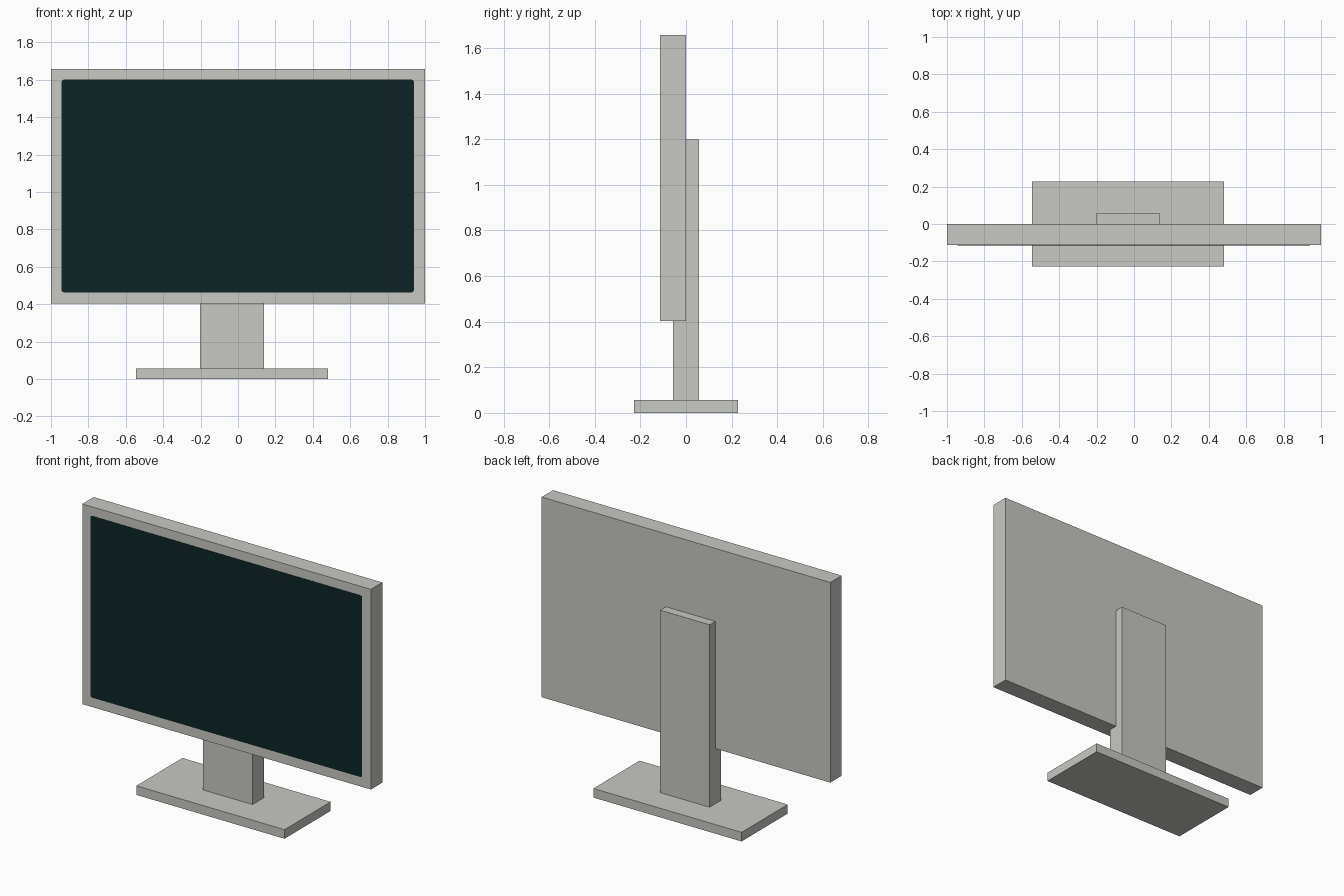
import bpy, bmesh, math

if "Cube" in bpy.data.objects:
    bpy.data.objects.remove(bpy.data.objects["Cube"])


def material(name, color):
    m = bpy.data.materials.new(name)
    m.diffuse_color = (*color, 1.0)
    m.use_nodes = True
    m.node_tree.nodes["Principled BSDF"].inputs["Base Color"].default_value = m.diffuse_color
    return m


grey = material("warm_grey_plastic", (0.578, 0.578, 0.546))
dark = material("dark_teal_screen", (0.004, 0.017, 0.018))


def finish(name, bm, mat):
    mesh = bpy.data.meshes.new(name)
    bmesh.ops.recalc_face_normals(bm, faces=bm.faces)
    bm.to_mesh(mesh)
    bm.free()
    mesh.materials.append(mat)
    obj = bpy.data.objects.new(name, mesh)
    bpy.context.collection.objects.link(obj)
    return obj


def box(name, x, y, z, mat):
    """Box from (min, max) ranges on each axis."""
    bm = bmesh.new()
    bmesh.ops.create_cube(bm, size=1.0)
    for v in bm.verts:
        v.co = [r[0] if c < 0 else r[1] for c, r in zip(v.co, (x, y, z))]
    return finish(name, bm, mat)


def rounded_plate(name, x, y, z, radius, mat, steps=4):
    """Thin upright plate with rounded corners in the xz plane."""
    bm = bmesh.new()
    corners = [(x[1], z[1], 0), (x[0], z[1], 90), (x[0], z[0], 180), (x[1], z[0], 270)]
    verts = []
    for cx, cz, start in corners:
        px = cx - math.copysign(radius, cx - sum(x) / 2)
        pz = cz - math.copysign(radius, cz - sum(z) / 2)
        for i in range(steps + 1):
            a = math.radians(start + 90 * i / steps)
            verts.append(bm.verts.new((px + radius * math.cos(a), y[0], pz + radius * math.sin(a))))
    face = bm.faces.new(verts)
    ext = bmesh.ops.extrude_face_region(bm, geom=[face], use_keep_orig=True)
    for v in ext["geom"]:
        if isinstance(v, bmesh.types.BMVert):
            v.co.y = y[1]
    return finish(name, bm, mat)


# Stand: foot plate and upright neck, both slightly left of centre
box("stand_base", (-0.545, 0.482), (-0.228, 0.228), (0.0, 0.057), grey)
box("stand_neck", (-0.203, 0.14), (-0.056, 0.056), (0.057, 1.20), grey)

# Display housing
box("display_housing", (-1.0, 1.0), (-0.113, 0.0), (0.403, 1.657), grey)

# Screen, a thin plate on the housing front
rounded_plate("screen", (-0.943, 0.94), (-0.115, -0.112), (0.463, 1.60), 0.012, dark)
